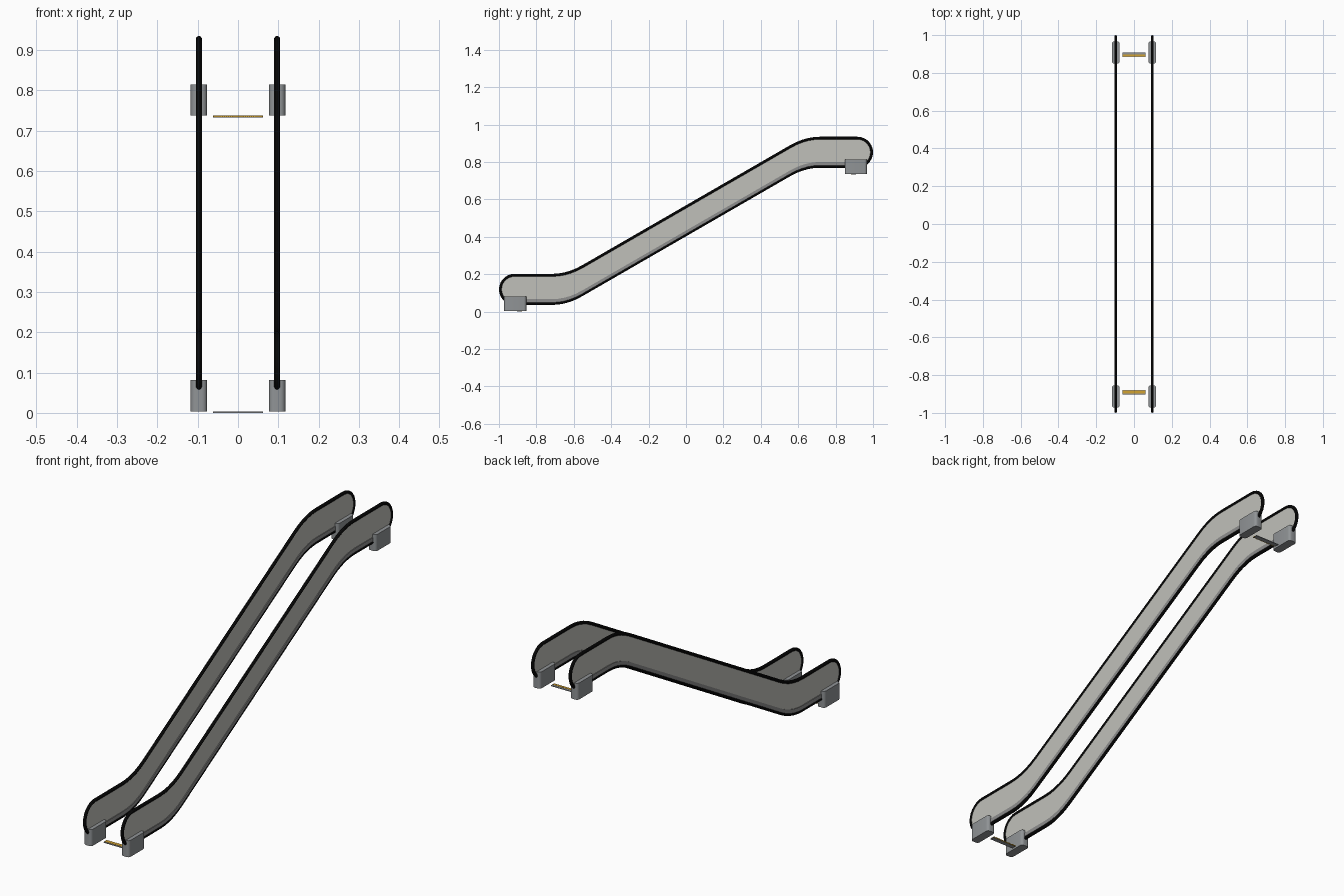
import bpy, bmesh, math
from mathutils import Vector

if "Cube" in bpy.data.objects:
    bpy.data.objects.remove(bpy.data.objects["Cube"])

H = 0.166          # vertical depth of a balustrade
Z0, Z1 = 0.036, 0.769   # lower and upper landing levels of its bottom edge
RISE = Z1 - Z0
SIDE_X = 0.097
END_R = H / 2
R = 0.0075         # handrail radius


def material(name, rgb):
    m = bpy.data.materials.new(name)
    m.diffuse_color = (*rgb, 1)
    m.use_nodes = True
    m.node_tree.nodes["Principled BSDF"].inputs["Base Color"].default_value = m.diffuse_color
    return m


BLACK = material("black rubber", (0.005, 0.005, 0.005))
PANEL = material("pale grey panel", (0.53, 0.53, 0.49))
SKIRT = material("mid grey skirt", (0.27, 0.27, 0.27))
STEEL = material("steel grey", (0.28, 0.295, 0.305))
YELLOW = material("safety yellow", (0.65, 0.36, 0.03))


def finish(bm, name, mat, smooth=False):
    bmesh.ops.recalc_face_normals(bm, faces=bm.faces)
    me = bpy.data.meshes.new(name)
    bm.to_mesh(me)
    bm.free()
    ob = bpy.data.objects.new(name, me)
    bpy.context.collection.objects.link(ob)
    me.materials.append(mat)
    if smooth:
        bpy.ops.object.select_all(action='DESELECT')
        ob.select_set(True)
        bpy.context.view_layer.objects.active = ob
        bpy.ops.object.shade_smooth_by_angle(angle=math.radians(35))
    return ob


def box(name, mat, x, y, z, bevel=0):
    bm = bmesh.new()
    bmesh.ops.create_cube(bm, size=1)
    for v in bm.verts:
        v.co = [lo + (c + 0.5) * (hi - lo) for c, (lo, hi) in zip(v.co, (x, y, z))]
    if bevel:   # round the upright corners only
        up = [e for e in bm.edges if abs(e.verts[0].co.z - e.verts[1].co.z) > 1e-4]
        bmesh.ops.bevel(bm, geom=up, offset=bevel, segments=5, profile=0.5,
                        affect='EDGES')
    return finish(bm, name, mat, bevel > 0)


def bend(a, b, c, n=5):
    a, b, c = Vector(a), Vector(b), Vector(c)
    return [a * (1 - t) ** 2 + b * 2 * t * (1 - t) + c * t * t
            for t in (i / n for i in range(n + 1))]


def slope_path():
    """Bottom edge in (y, z): flat, bend, 30 degree slope, bend, flat."""
    k = 0.635
    s = RISE / (2 * k)
    low = bend((-k - 0.08, Z0), (-k, Z0), (-k + 0.08, Z0 + 0.08 * s))
    high = bend((k - 0.08, Z1 - 0.08 * s), (k, Z1), (k + 0.08, Z1))
    return [Vector((-1 + END_R, Z0))] + low + high + [Vector((1 - END_R, Z1))]


def outline():
    """Closed balustrade outline with rounded ends, counter-clockwise."""
    low = slope_path()
    top = [p + Vector((0, H)) for p in reversed(low)]

    def arc(y, z, start):
        return [Vector((y + END_R * math.cos(start + math.pi * i / 14),
                        z + END_R * math.sin(start + math.pi * i / 14)))
                for i in range(1, 14)]
    return (low + arc(1 - END_R, Z1 + END_R, -math.pi / 2)
            + top + arc(-1 + END_R, Z0 + END_R, math.pi / 2))


def with_normals(pts):
    n = len(pts)
    out = []
    for i, p in enumerate(pts):
        t = (pts[(i + 1) % n] - p).normalized() + (p - pts[i - 1]).normalized()
        t.normalize()
        out.append((p, Vector((t.y, -t.x))))
    return out


LOOP = with_normals(outline())


def slab(name, mat, pts, x, half):
    bm = bmesh.new()
    f = bm.faces.new([bm.verts.new((x - half, p.x, p.y)) for p in pts])
    ext = bmesh.ops.extrude_face_region(bm, geom=[f])
    for v in ext['geom']:
        if isinstance(v, bmesh.types.BMVert):
            v.co.x += 2 * half
    return finish(bm, name, mat)


def handrail(name, x):
    bm = bmesh.new()
    rings = []
    for p, nrm in LOOP:
        ring = []
        for k in range(10):
            a = 2 * math.pi * k / 10
            q = p + nrm * (R * math.cos(a) - R)
            ring.append(bm.verts.new((x + R * math.sin(a), q.x, q.y)))
        rings.append(ring)
    for i, a in enumerate(rings):
        b = rings[(i + 1) % len(rings)]
        for k in range(10):
            bm.faces.new((a[k], a[(k + 1) % 10], b[(k + 1) % 10], b[k]))
    return finish(bm, name, BLACK, True)


# Two balustrades: panel, handrail loop, skirt strip and end housings
for side, sx in (("left", -1), ("right", 1)):
    x = sx * SIDE_X
    slab(f"{side}_panel", PANEL, [p - n * 0.009 for p, n in LOOP], x, 0.003)
    handrail(f"{side}_handrail", x)
    base = slope_path()
    strip = ([p + Vector((0, 0.013)) for p in base]
             + [p + Vector((0, 0.031)) for p in reversed(base)])
    slab(f"{side}_skirt", SKIRT, strip, x, 0.006)
    for end, y, z in (("lower", -0.913, 0.004), ("upper", 0.908, 0.737)):
        box(f"{side}_{end}_housing", STEEL, (x - 0.0205, x + 0.0205),
            (y - 0.059, y + 0.059), (z, z + 0.077), 0.013)

# Comb plates at both landings: plate, yellow edge and row of teeth
for end, y, z, s in (("lower", -0.893, 0.0, 1), ("upper", 0.898, RISE, -1)):
    box(f"{end}_comb_plate", STEEL, (-0.062, 0.062), (y - 0.01, y + 0.01), (z, z + 0.003))
    width = 0.016 if end == "lower" else 0.011
    ys = sorted((y + s * 0.012, y + s * (0.012 - width)))
    box(f"{end}_yellow_edge", YELLOW, (-0.062, 0.062), ys, (z + 0.0006, z + 0.004))
    for i in range(24):
        tx = -0.0598 + i * 0.0052
        box(f"{end}_comb_tooth_{i}", YELLOW, (tx - 0.0013, tx + 0.0013),
            sorted((y + s * 0.011, y + s * 0.015)), (z + 0.0006, z + 0.0035))
